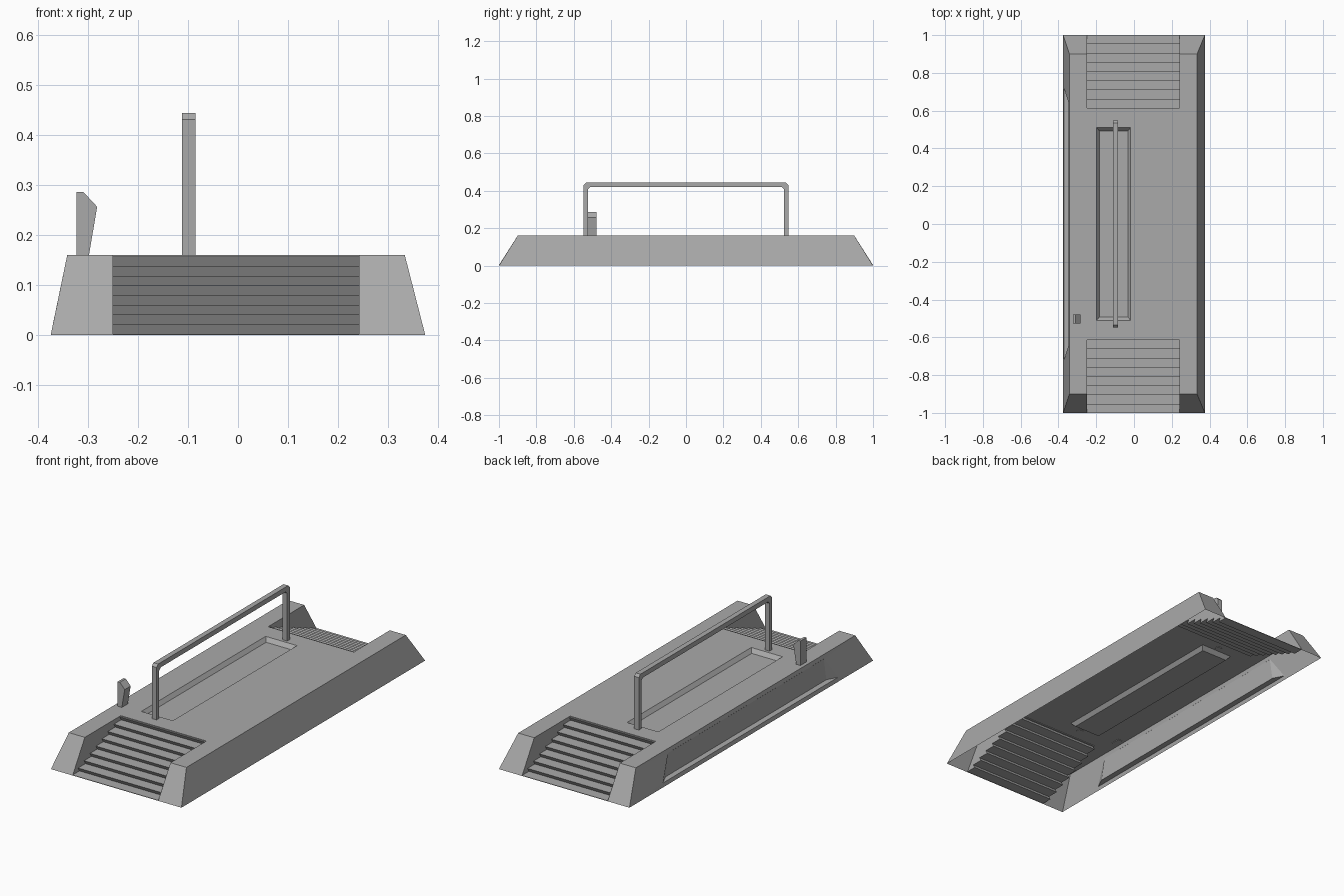
import bpy, bmesh
from mathutils import Vector

cube = bpy.data.objects.get("Cube")
if cube:
    bpy.data.objects.remove(cube, do_unlink=True)

GREY = (0.4, 0.4, 0.4, 1)
mat = bpy.data.materials.new("plain_grey")
mat.use_nodes = True
mat.diffuse_color = GREY
mat.node_tree.nodes["Principled BSDF"].inputs["Base Color"].default_value = GREY


def finish(name, bm):
    """Weld, orient outward and link a bmesh as an object."""
    bmesh.ops.remove_doubles(bm, verts=bm.verts, dist=0.0001)
    bmesh.ops.recalc_face_normals(bm, faces=bm.faces)
    bm.faces.ensure_lookup_table()
    top = max(bm.faces, key=lambda f: f.calc_center_median().z + abs(f.normal.z))
    if top.normal.z < 0:
        bmesh.ops.reverse_faces(bm, faces=bm.faces)
    mesh = bpy.data.meshes.new(name)
    bm.to_mesh(mesh)
    bm.free()
    mesh.materials.append(mat)
    obj = bpy.data.objects.new(name, mesh)
    bpy.context.collection.objects.link(obj)
    return obj


def face(bm, pts):
    return bm.faces.new([bm.verts.new(p) for p in pts])


def ring(bm, outer, inner):
    """Four quads between two loops of four corners."""
    for i in range(4):
        j = (i + 1) % 4
        face(bm, [outer[i], outer[j], inner[j], inner[i]])


def rect(x0, x1, y, z):
    return [(x0, -y, z), (x1, -y, z), (x1, y, z), (x0, y, z)]


def prism(name, profile, axis, lo, hi):
    """Extrude a 2D profile along x or y."""
    bm = bmesh.new()
    put = (lambda a, b: (lo, a, b)) if axis == "x" else (lambda a, b: (a, lo, b))
    f = face(bm, [put(a, b) for a, b in profile])
    new = bmesh.ops.extrude_face_region(bm, geom=[f])["geom"]
    step = Vector((hi - lo, 0, 0)) if axis == "x" else Vector((0, hi - lo, 0))
    bmesh.ops.translate(bm, vec=step, verts=[v for v in new if isinstance(v, bmesh.types.BMVert)])
    return finish(name, bm)


# Main dimensions
H = 0.16
BASE_X, TOP_L, TOP_R, TOP_Y = 0.375, -0.342, 0.334, 0.9
STAIR_L, STAIR_R, STAIR_Y = -0.25, 0.242, 0.605
STEPS, RUN, RISE, UNDERCUT = 8, 0.0488, 0.0193, 0.011

# Stair profile as (distance from centre, height), with risers sloping back under each nosing
z = 0.0026
stairs = [(1.0, 0.0), (1.0, z)]
for i in range(STEPS):
    y = 0.955 - i * RUN
    stairs += [(y - UNDERCUT, z), (y, z + RISE)]
    z += RISE
stairs += [(STAIR_Y, z), (STAIR_Y, H)]

bm = bmesh.new()
for s in (-1, 1):
    # Treads and risers
    for (y0, z0), (y1, z1) in zip(stairs, stairs[1:]):
        face(bm, [(STAIR_L, s * y0, z0), (STAIR_R, s * y0, z0),
                  (STAIR_R, s * y1, z1), (STAIR_L, s * y1, z1)])
    # Stair cheeks and sloping end faces
    for xs, xb, xt in ((STAIR_L, -BASE_X, TOP_L), (STAIR_R, BASE_X, TOP_R)):
        face(bm, [(xs, s * a, b) for a, b in stairs + [(TOP_Y, H)]])
        face(bm, [(xb, s, 0), (xs, s, 0), (xs, s * TOP_Y, H), (xt, s * TOP_Y, H)])

# Deck strips beside the stairs
for xs, xt in ((STAIR_L, TOP_L), (STAIR_R, TOP_R)):
    face(bm, [(xt, -TOP_Y, H)] + [(xs, y, H) for y in (-TOP_Y, -STAIR_Y, STAIR_Y, TOP_Y)]
         + [(xt, TOP_Y, H)])

# Middle deck with a shallow sunken tray
rim, tray = rect(-0.198, -0.018, 0.51, H), rect(-0.183, -0.033, 0.492, H - 0.02)
ring(bm, rect(STAIR_L, STAIR_R, STAIR_Y, H), rim)
ring(bm, rim, tray)
face(bm, tray)


def wall(xb, xt, yb, yt, zb, zt):
    return [(xb, -yb, zb), (xb, yb, zb), (xt, yt, zt), (xt, -yt, zt)]


# Plain long wall, and the opposite wall with a recessed panel
face(bm, wall(BASE_X, TOP_R, 1, TOP_Y, 0, H))
panel = wall(-0.371, -0.346, 0.72, 0.64, 0.02, 0.14)
back = wall(-0.344, -0.344, 0.66, 0.64, 0.022, 0.138)
ring(bm, wall(-BASE_X, TOP_L, 1, TOP_Y, 0, H), panel)
ring(bm, panel, back)
face(bm, back)
finish("platform_shell", bm)

# Handrail: a flat-sided arch with clipped corners
FOOT = H - 0.003


def arch(y, top, clip):
    half = [(y, FOOT), (y, top - clip), (y - clip, top)]
    return half + [(-a, b) for a, b in reversed(half)]


prism("handrail", arch(0.547, 0.445, 0.013) + arch(0.525, 0.42, 0.012)[::-1], "x", -0.112, -0.085)

# Control lever beside the handrail
prism("control_lever", [(-0.323, FOOT), (-0.323, 0.287), (-0.31, 0.287), (-0.282, 0.257),
                        (-0.299, FOOT)], "y", -0.527, -0.478)
